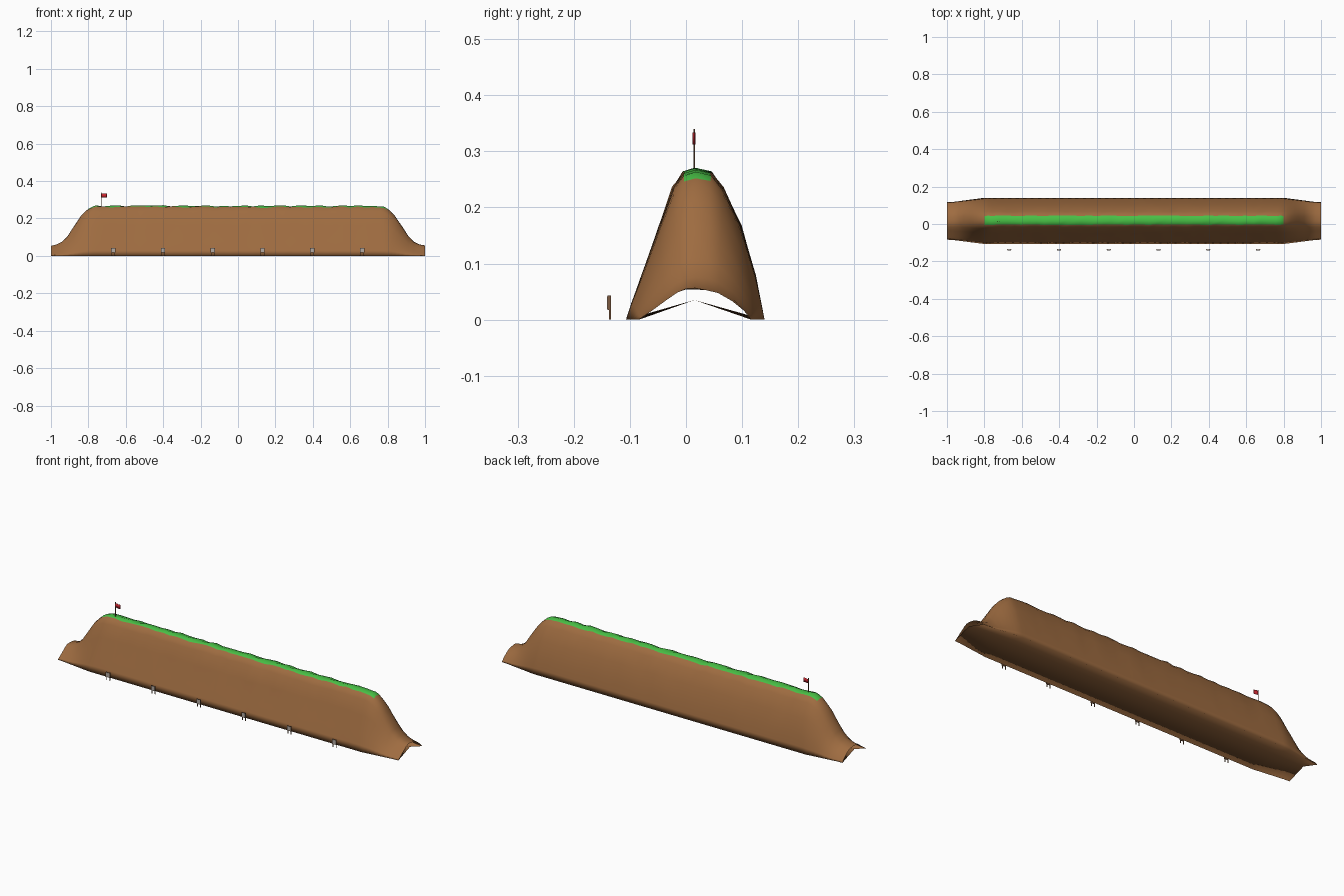
import bpy, bmesh, math, random
from mathutils import Vector

if "Cube" in bpy.data.objects:
    bpy.data.objects.remove(bpy.data.objects["Cube"])

random.seed(4)


def material(name, rgb):
    m = bpy.data.materials.new(name)
    m.diffuse_color = (*rgb, 1)
    m.use_nodes = True
    m.node_tree.nodes["Principled BSDF"].inputs["Base Color"].default_value = m.diffuse_color
    return m


EARTH = material("earth brown", (0.345, 0.150, 0.052))
GRASS = material("grass green", (0.065, 0.52, 0.06))
WOOD = material("wood brown", (0.20, 0.10, 0.05))
BOARD = material("pale board", (0.45, 0.40, 0.36))
RED = material("flag red", (0.60, 0.02, 0.03))


def finish(bm, name, mats):
    bmesh.ops.recalc_face_normals(bm, faces=bm.faces)
    me = bpy.data.meshes.new(name)
    bm.to_mesh(me)
    bm.free()
    for m in mats:
        me.materials.append(m)
    ob = bpy.data.objects.new(name, me)
    bpy.context.collection.objects.link(ob)
    return ob


def box(name, centre, size, mat):
    bm = bmesh.new()
    bmesh.ops.create_cube(bm, size=1)
    for v in bm.verts:
        v.co = Vector(centre) + Vector(a * b for a, b in zip(v.co, size))
    return finish(bm, name, [mat])


def lerp_table(table, t):
    for (a, va), (b, vb) in zip(table, table[1:]):
        if t <= b:
            return va + (vb - va) * (t - a) / (b - a)
    return table[-1][1]


# Long mound: one cross-section lofted along x, sinking at both ends
CY, RIDGE = 0.015, 0.267
SECTION = [(-0.107, 0), (-0.097, 0.030), (-0.079, 0.078), (-0.048, 0.165),
           (-0.023, 0.234), (-0.004, 0.261), (0.017, RIDGE), (0.044, 0.261),
           (0.066, 0.234), (0.098, 0.165), (0.124, 0.078), (0.134, 0.030),
           (0.140, 0)]
CREST = (5, 6)
HEIGHT = [(0, 1), (0.76, 1), (0.78, 0.985), (0.80, 0.945), (0.82, 0.88),
          (0.84, 0.795), (0.88, 0.575), (0.91, 0.40), (0.94, 0.28),
          (0.97, 0.225), (1, 0.205)]
WIDTH = [(0, 1), (0.80, 1), (0.97, 0.82), (1, 0.81)]
ends = [0.78, 0.80, 0.82, 0.84, 0.86, 0.88, 0.91, 0.94, 0.97, 1.0]
stations = ([-e for e in reversed(ends)] + [-0.76 + 0.04 * i for i in range(39)]
            + ends)

bm = bmesh.new()
rings = []
for x in stations:
    h, w = lerp_table(HEIGHT, abs(x)), lerp_table(WIDTH, abs(x))
    rough = 0.004 if abs(x) < 0.78 else 0.0015
    ring = []
    for y, z in SECTION:
        bump = random.uniform(-rough, rough) * z / RIDGE
        side = random.uniform(-rough, rough) * z / RIDGE * 0.6
        ring.append(bm.verts.new((x, CY + (y - CY) * w + side, z * h + bump)))
    ring.append(bm.verts.new((x, CY, 0.035)))  # arched underside
    rings.append(ring)
n = len(SECTION) + 1
for a, b, xa, xb in zip(rings, rings[1:], stations, stations[1:]):
    for i in range(n):
        j = (i + 1) % n
        f = bm.faces.new((a[i], a[j], b[j], b[i]))
        f.smooth = True
        # grass along the crest
        if i in CREST and abs(xa + xb) / 2 < 0.8:
            f.material_index = 1
finish(bm, "mound", [EARTH, GRASS])

# Row of small signs along the front foot
for k in range(6):
    x = -0.667 + 0.266 * k
    for s in (-1, 1):
        box("sign_leg", (x + s * 0.009, -0.1355, 0.0215), (0.003, 0.003, 0.043), WOOD)
    box("sign_frame", (x, -0.1385, 0.030), (0.024, 0.003, 0.026), WOOD)
    box("sign_board", (x, -0.1403, 0.030), (0.020, 0.001, 0.022), BOARD)

# Flag on the crest
bm = bmesh.new()
bmesh.ops.create_cone(bm, cap_ends=True, segments=8, radius1=0.0014,
                      radius2=0.0014, depth=0.085)
bmesh.ops.translate(bm, verts=bm.verts, vec=(-0.73, CY, 0.2975))
finish(bm, "flag_pole", [WOOD])

bm = bmesh.new()
cols = []
for i in range(9):
    t = i / 8
    y = CY + 0.002 * math.sin(t * 2 * math.pi)
    cols.append([bm.verts.new((-0.73 + 0.028 * t, y, z)) for z in (0.312, 0.334)])
for a, b in zip(cols, cols[1:]):
    bm.faces.new((a[0], b[0], b[1], a[1])).smooth = True
flag = finish(bm, "flag", [RED])
thick = flag.modifiers.new("thickness", "SOLIDIFY")
thick.thickness = 0.001
